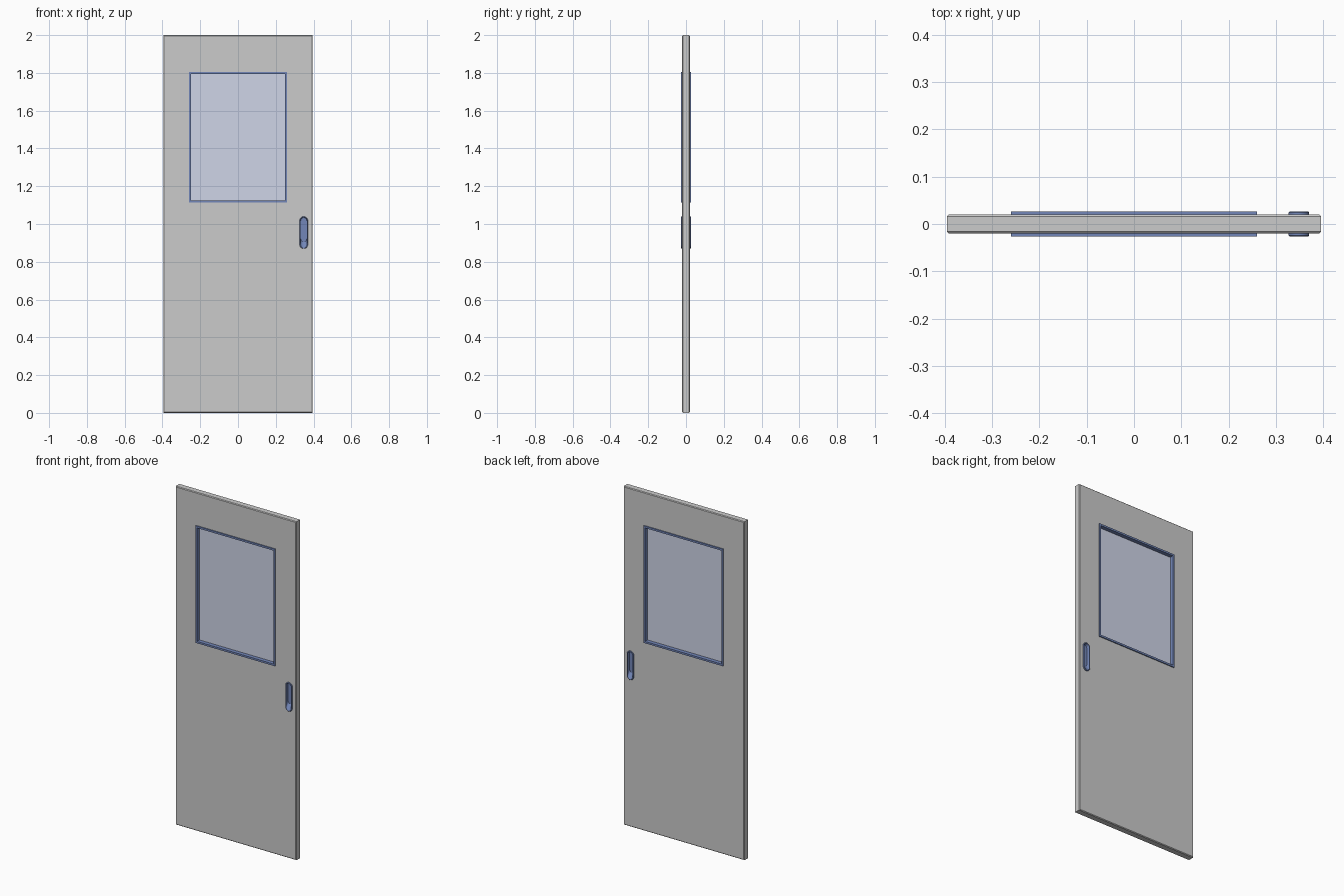
import bpy, bmesh, math

if "Cube" in bpy.data.objects:
    bpy.data.objects.remove(bpy.data.objects["Cube"])


def material(name, color):
    m = bpy.data.materials.new(name)
    m.diffuse_color = color
    m.use_nodes = True
    m.node_tree.nodes["Principled BSDF"].inputs["Base Color"].default_value = m.diffuse_color
    return m


BLUE = material("blue_trim", (0.17, 0.24, 0.48, 1))
GLASS = material("pale_glass", (0.62, 0.66, 0.80, 1))


def rect(x, z0, z1):
    return [(-x, z0), (x, z0), (x, z1), (-x, z1)]


def stadium(cx, r, z0, z1, n=10):
    # upright slot outline with round ends
    top = [(cx + r * math.cos(math.pi * i / n), z1 - r + r * math.sin(math.pi * i / n)) for i in range(n + 1)]
    low = [(cx - r * math.cos(math.pi * i / n), z0 + r - r * math.sin(math.pi * i / n)) for i in range(n + 1)]
    return top + low


def loft(name, sections, mat=None, closed=False):
    # skin (outline, y) sections; cap the ends, or join last to first
    bm = bmesh.new()
    rings = [[bm.verts.new((x, y, z)) for x, z in pts] for pts, y in sections]
    pairs = list(zip(rings, rings[1:]))
    if closed:
        pairs.append((rings[-1], rings[0]))
    else:
        bm.faces.new(rings[0])
        bm.faces.new(rings[-1])
    for a, b in pairs:
        n = len(a)
        for i in range(n):
            j = (i + 1) % n
            bm.faces.new((a[i], a[j], b[j], b[i]))
    bmesh.ops.recalc_face_normals(bm, faces=bm.faces[:])
    me = bpy.data.meshes.new(name)
    bm.to_mesh(me)
    bm.free()
    ob = bpy.data.objects.new(name, me)
    bpy.context.collection.objects.link(ob)
    if mat:
        me.materials.append(mat)
    return ob


def select(ob):
    bpy.ops.object.select_all(action='DESELECT')
    ob.select_set(True)
    bpy.context.view_layer.objects.active = ob


HX = 0.348  # handle centre

# Door slab with softened edges
E = 0.004
slab = loft("door_slab", [
    (rect(0.395 - E, E, 2 - E), -0.02),
    (rect(0.395, 0, 2), -0.02 + E),
    (rect(0.395, 0, 2), 0.02 - E),
    (rect(0.395 - E, E, 2 - E), 0.02)])

# Openings for the window and the handle
cutters = [
    loft("window_cutter", [(rect(0.255, 1.118, 1.80), y) for y in (-0.1, 0.1)]),
    loft("handle_cutter", [(stadium(HX, 0.0195, 0.872, 1.037), y) for y in (-0.1, 0.1)])]
for c in cutters:
    mod = slab.modifiers.new("cut", 'BOOLEAN')
    mod.operation = 'DIFFERENCE'
    mod.solver = 'EXACT'
    mod.object = c
    select(slab)
    bpy.ops.object.modifier_apply(modifier=mod.name)
    bpy.data.objects.remove(c)

# Window frame and pane
outer, inner = rect(0.26, 1.113, 1.805), rect(0.249, 1.124, 1.794)
loft("window_frame", [(outer, -0.026), (outer, 0.026), (inner, 0.026), (inner, -0.026)], BLUE, closed=True)
loft("window_pane", [(rect(0.252, 1.121, 1.797), -0.003), (rect(0.252, 1.121, 1.797), 0.003)], GLASS)

# Recessed pull handle: raised rim, pocket, sloping lower ramp; same on both sides
handle = loft("recessed_handle", [
    (stadium(HX, 0.022, 0.869, 1.040), -0.002),
    (stadium(HX, 0.022, 0.869, 1.040), -0.024),
    (stadium(HX, 0.020, 0.871, 1.038), -0.026),
    (stadium(HX, 0.017, 0.874, 1.035), -0.026),
    (stadium(HX, 0.016, 0.905, 1.034), -0.006)], BLUE)
mirror = handle.modifiers.new("both_sides", 'MIRROR')
mirror.use_axis = (False, True, False)
select(handle)
bpy.ops.object.shade_smooth_by_angle(angle=math.radians(30))
